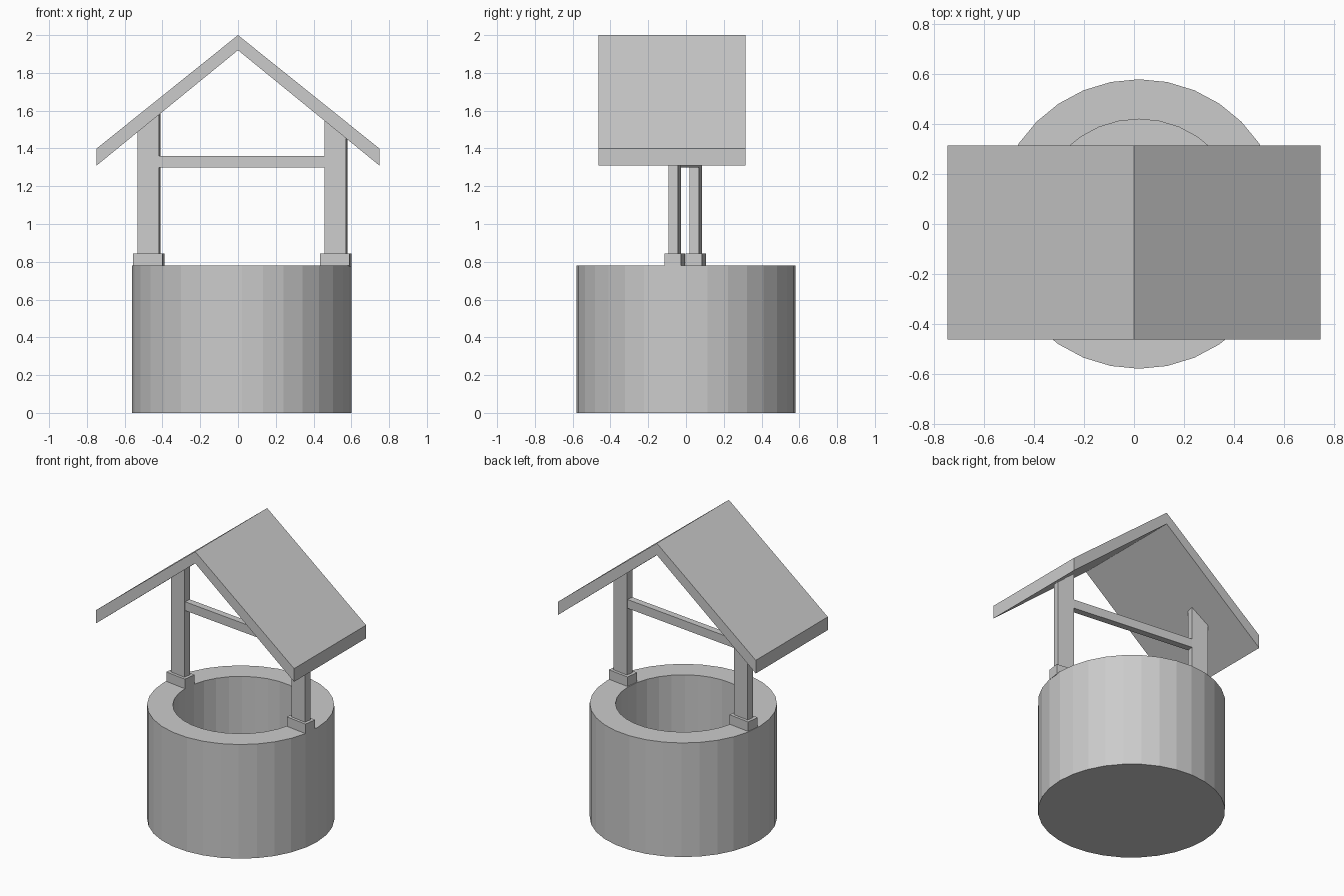
import bpy, bmesh
from math import sin, cos, pi, radians
from mathutils import Matrix, Vector

if "Cube" in bpy.data.objects:
    bpy.data.objects.remove(bpy.data.objects["Cube"])

TURN = radians(-8)                          # slight clockwise twist of posts
APEX_UNDER, EAVE_UNDER, HALF = 1.92, 1.31, 0.748
SLOPE = (APEX_UNDER - EAVE_UNDER) / HALF


def finish(name, bm):
    bmesh.ops.recalc_face_normals(bm, faces=bm.faces)
    mesh = bpy.data.meshes.new(name)
    bm.to_mesh(mesh)
    bm.free()
    obj = bpy.data.objects.new(name, mesh)
    bpy.context.collection.objects.link(obj)
    return obj


def box(name, x, y, z0, z1, width, depth, angle, under_roof=False):
    bm = bmesh.new()
    mat = (Matrix.Translation((x, y, (z0 + z1) / 2)) @ Matrix.Rotation(angle, 4, 'Z')
           @ Matrix.Diagonal((width, depth, z1 - z0, 1)))
    bmesh.ops.create_cube(bm, size=1, matrix=mat)
    if under_roof:                          # slant the top to meet the roof
        for v in bm.verts:
            if v.co.z > (z0 + z1) / 2:
                v.co.z = APEX_UNDER - SLOPE * abs(v.co.x)
    return finish(name, bm)


# Round well wall with hollow shaft, 32 flat sides
def well_wall(sides=32, cx=0.02):
    bm = bmesh.new()
    profile = [(0.58, 0), (0.58, 0.78), (0.42, 0.78), (0.42, 0.05)]
    rings = [[bm.verts.new((cx + r * cos(2 * pi * i / sides), r * sin(2 * pi * i / sides), z))
              for i in range(sides)] for r, z in profile]
    for a, b in zip(rings, rings[1:]):
        for i in range(sides):
            j = (i + 1) % sides
            bm.faces.new((a[i], a[j], b[j], b[i]))
    bm.faces.new(rings[0])
    bm.faces.new(rings[-1])
    finish("well_wall", bm)


well_wall()

# Posts and their footings
posts = {"left": (-0.472, 0.052), "right": (0.518, -0.059)}
for side, (x, y) in posts.items():
    box(side + "_footing", x, y, 0.775, 0.845, 0.157, 0.088, TURN)
    box(side + "_post", x, y, 0.845, 1.5, 0.115, 0.05, TURN, under_roof=True)

# Crossbeam between the posts
a, b = Vector(posts["left"]), Vector(posts["right"])
mid, span = (a + b) / 2, b - a
box("crossbeam", mid.x, mid.y, 1.30, 1.36, span.length - 0.1, 0.045,
    -span.angle_signed(Vector((1, 0))) if span.y > 0 else -span.angle(Vector((1, 0))))

# Gable roof extruded along y
bm = bmesh.new()
outline = [(-HALF, 1.40), (0, 2.0), (HALF, 1.40), (HALF, EAVE_UNDER),
           (0, APEX_UNDER), (-HALF, EAVE_UNDER)]
face = bm.faces.new([bm.verts.new((x, -0.463, z)) for x, z in outline])
new = bmesh.ops.extrude_face_region(bm, geom=[face])["geom"]
bmesh.ops.translate(bm, vec=(0, 0.778, 0),
                    verts=[g for g in new if isinstance(g, bmesh.types.BMVert)])
# Close the starting gable if the extrusion consumed it
bmesh.ops.holes_fill(bm, edges=[e for e in bm.edges if e.is_boundary], sides=0)
finish("roof", bm)
